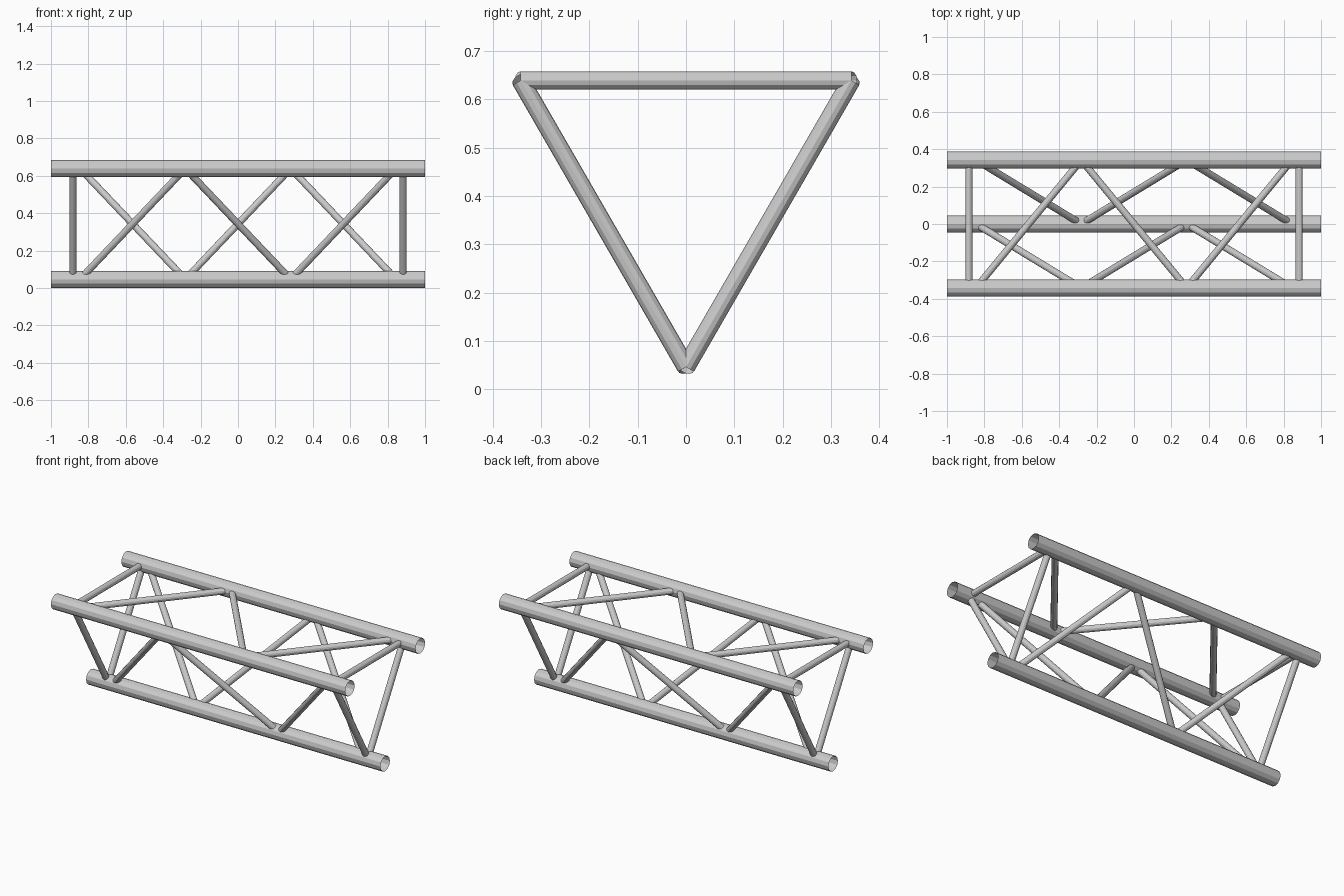
import bpy
from math import pi
from mathutils import Vector

if "Cube" in bpy.data.objects:
    bpy.data.objects.remove(bpy.data.objects["Cube"], do_unlink=True)

# Bare aluminium
metal = bpy.data.materials.new("aluminium_grey")
metal.use_nodes = True
GREY = (0.6, 0.6, 0.6, 1)
metal.diffuse_color = GREY
metal.node_tree.nodes["Principled BSDF"].inputs["Base Color"].default_value = GREY

CHORD_R, BRACE_R = 0.046, 0.019
NODE, STRUT_X = 0.845, 0.883


def tube(name, start, end, radius, sides):
    """Open-ended tube between two points."""
    start, end = Vector(start), Vector(end)
    axis = end - start
    bpy.ops.mesh.primitive_cylinder_add(
        vertices=sides, radius=radius, depth=axis.length,
        end_fill_type='NOTHING', location=(start + end) / 2,
        rotation=axis.to_track_quat('Z', 'Y').to_euler())
    obj = bpy.context.object
    obj.name = name
    obj.data.materials.append(metal)


# Chord axes as (y, z)
bottom, front, back = (0, 0.046), (-0.342, 0.639), (0.342, 0.639)

for name, axis in (("bottom", bottom), ("front", front), ("back", back)):
    tube(name + "_chord", (-1, *axis), (1, *axis), CHORD_R, 12)

# Each face: two end struts and three zigzag diagonals
xs = [-NODE + i * 2 * NODE / 3 for i in range(4)]
for face, a, b in (("front", bottom, front), ("back", back, bottom),
                   ("top", front, back)):
    for side, x in (("right", -STRUT_X), ("left", STRUT_X)):
        tube(f"{face}_{side}_strut", (x, *a), (x, *b), BRACE_R, 12)
    for i in range(3):
        p, q = (a, b) if i % 2 == 0 else (b, a)
        tube(f"{face}_diagonal_{i + 1}", (xs[i], *p), (xs[i + 1], *q), BRACE_R, 12)
